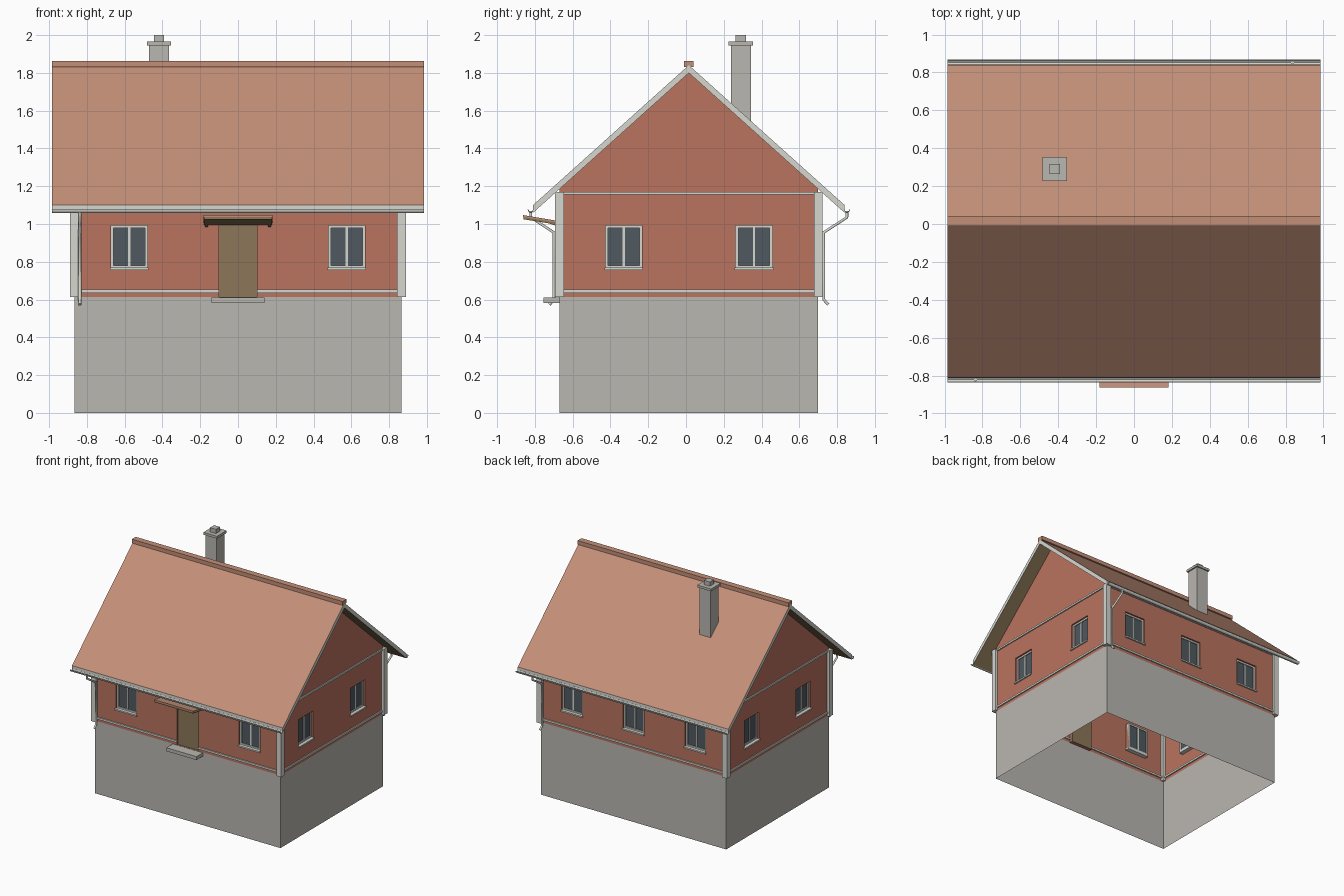
import bpy, bmesh, math
from mathutils import Matrix, Vector

if "Cube" in bpy.data.objects:
    bpy.data.objects.remove(bpy.data.objects["Cube"])

CY = 0.015                    # house centre in y
HX, HY = 0.866, 0.685         # wall half sizes
BASE, EAVE, APEX = 0.613, 1.185, 1.80


def material(name, r, g, b):
    lin = lambda c: ((c / 255 + 0.055) / 1.055) ** 2.4
    m = bpy.data.materials.new(name)
    m.diffuse_color = (lin(r), lin(g), lin(b), 1)
    m.use_nodes = True
    m.node_tree.nodes["Principled BSDF"].inputs["Base Color"].default_value = m.diffuse_color
    return m


BRICK = material("red_wall", 186, 115, 96)
TILE = material("roof_tile", 196, 144, 121)
STONE = material("grey_stone", 186, 183, 176)
TRIM = material("pale_trim", 214, 215, 208)
GLASS = material("dark_glass", 80, 89, 96)
WOOD = material("brown_wood", 140, 119, 88)


def finish(name, bm, mats, M=Matrix(), rule=None):
    bmesh.ops.transform(bm, matrix=M, verts=bm.verts)
    bm.normal_update()
    if rule:
        for f in bm.faces:
            f.material_index = rule(f.normal)
    me = bpy.data.meshes.new(name)
    bm.to_mesh(me)
    bm.free()
    for m in mats:
        me.materials.append(m)
    ob = bpy.data.objects.new(name, me)
    bpy.context.collection.objects.link(ob)
    return ob


def boxes(name, spans, mat, M=Matrix()):
    """Each span is x0, x1, y0, y1, z0, z1."""
    bm = bmesh.new()
    for x0, x1, y0, y1, z0, z1 in spans:
        T = Matrix.Translation(((x0 + x1) / 2, (y0 + y1) / 2, (z0 + z1) / 2))
        S = Matrix.Diagonal((x1 - x0, y1 - y0, z1 - z0, 1))
        bmesh.ops.create_cube(bm, size=1, matrix=T @ S)
    return finish(name, bm, [mat], M)


def prism(name, profile, x0, x1, mats, M=Matrix(), rule=None):
    """Extrude a (y, z) profile along x."""
    bm = bmesh.new()
    a = bm.faces.new([bm.verts.new((x0, y, z)) for y, z in profile])
    ext = bmesh.ops.extrude_face_region(bm, geom=[a], use_keep_orig=True)
    new = [v for v in ext["geom"] if isinstance(v, bmesh.types.BMVert)]
    bmesh.ops.translate(bm, verts=new, vec=(x1 - x0, 0, 0))
    bmesh.ops.recalc_face_normals(bm, faces=bm.faces)
    return finish(name, bm, mats, M, rule)


def wall(name, hw, d, holes, gable, M):
    """Sheet wall at local y = -d with openings and reveals."""
    bm = bmesh.new()
    face = lambda pts: bm.faces.new([bm.verts.new(p) for p in pts])
    xs = sorted({-hw, hw} | {v for h in holes for v in h[:2]})
    zs = sorted({BASE, EAVE} | {v for h in holes for v in h[2:]})
    for x0, x1 in zip(xs, xs[1:]):
        for z0, z1 in zip(zs, zs[1:]):
            mx, mz = (x0 + x1) / 2, (z0 + z1) / 2
            if not any(a < mx < b and c < mz < e for a, b, c, e in holes):
                face([(x0, -d, z0), (x1, -d, z0), (x1, -d, z1), (x0, -d, z1)])
    for a, b, c, e in holes:
        ring = [(a, c), (b, c), (b, e), (a, e)]
        for (p, q), (r, s) in zip(ring, ring[1:] + ring[:1]):
            face([(p, -d, q), (p, -d + RECESS, q), (r, -d + RECESS, s), (r, -d, s)])
    if gable:
        face([(-hw, -d, EAVE), (hw, -d, EAVE), (0, -d, APEX)])
    bmesh.ops.remove_doubles(bm, verts=bm.verts, dist=1e-5)
    finish(name, bm, [BRICK], M)


def window(name, x, d, M):
    y0, y1 = -d + 0.014, -d + RECESS + 0.006
    l, r, b, t, w = x - 0.097, x + 0.097, Z0, Z1, 0.014
    boxes(name + "_frame", [(l, l + w, y0, y1, b, t), (r - w, r, y0, y1, b, t),
                            (l + w, r - w, y0, y1, b, b + w), (l + w, r - w, y0, y1, t - w, t),
                            (x - 0.006, x + 0.006, y0 + 0.004, y1, b + w, t - w)], TRIM, M)
    boxes(name + "_glass", [(l + w, r - w, y0 + 0.008, y0 + 0.016, b + w, t - w)], GLASS, M)
    boxes(name + "_sill", [(l - 0.005, r + 0.005, -d - 0.012, y1, b - 0.01, b + 0.002)], TRIM, M)


# Four sides: walls, windows, trim rails
RECESS, Z0, Z1 = 0.03, 0.767, 0.993
DOOR = (-0.1, 0.1, BASE, 0.995)
sides = [("front", HX, HY, 0, (-0.576, 0.576)), ("right", HY, HX, 90, (-0.345, 0.345)),
         ("back", HX, HY, 180, (-0.576, 0, 0.576)), ("left", HY, HX, 270, (-0.345, 0.345))]
origin = Matrix.Translation((0, CY, 0))
for side, hw, d, ang, wins in sides:
    M = origin @ Matrix.Rotation(math.radians(ang), 4, "Z")
    holes = [(x - 0.097, x + 0.097, Z0, Z1) for x in wins]
    if side == "front":
        holes.append(DOOR)
    wall(side + "_wall", hw, d, holes, side in ("right", "left"), M)
    for i, x in enumerate(wins):
        window(f"{side}_window_{i + 1}", x, d, M)
    gaps = [(-hw, -0.1), (0.1, hw)] if side == "front" else [(-hw, hw)]
    boxes(side + "_rails", [(a, b, -d - 0.01, -d + 0.01, 0.636, 0.652) for a, b in gaps]
          + [(-hw, hw, -d - 0.01, -d + 0.01, 1.155, 1.17)], TRIM, M)

# Foundation: open ring of four sheets
bm = bmesh.new()
bmesh.ops.create_cube(bm, size=1, matrix=Matrix.Translation((0, 0, BASE / 2))
                      @ Matrix.Diagonal((2 * HX, 2 * HY, BASE, 1)))
bm.normal_update()
bmesh.ops.delete(bm, geom=[f for f in bm.faces if abs(f.normal.z) > 0.5], context="FACES_ONLY")
finish("foundation", bm, [STONE], origin)

# Corner posts
p = 0.023
boxes("corner_posts", [(sx * HX - p, sx * HX + p, sy * HY - p, sy * HY + p, BASE, EAVE - 0.015)
                       for sx in (-1, 1) for sy in (-1, 1)], TRIM, origin)

# Door, doorstep
boxes("door", [(-0.1, 0.1, -HY + 0.012, -HY + 0.03, BASE, 0.995)], WOOD, origin)
boxes("doorstep", [(-0.141, 0.141, -HY - 0.085, -HY, 0.582, 0.611)], STONE, origin)

# Roof slab: tile above, wood below, pale edges
R = 0.825
roof_rule = lambda n: 0 if n.z > 0.3 else 1 if n.z < -0.3 else 2
prism("roof", [(0, 1.841), (R, 1.10), (R, 1.059), (0, APEX), (-R, 1.059), (-R, 1.10)],
      -0.985, 0.985, [TILE, WOOD, TRIM], origin, roof_rule)
boxes("ridge_cap", [(-0.985, 0.985, -0.026, 0.026, 1.83, 1.863)], TILE, origin)

# Chimney
cx, cy = -0.418, 0.29
boxes("chimney", [(cx - h, cx + h, cy - h, cy + h, a, b) for h, a, b in
                  ((0.053, 1.53, 1.945), (0.064, 1.945, 1.965), (0.027, 1.965, 2.0))], STONE)

# Gutters and downpipes, front left and back right
for side, ang in (("front", 0), ("back", 180)):
    M = origin @ Matrix.Rotation(math.radians(ang), 4, "Z")
    gy, gz = -R - 0.012, 1.076
    arc = [math.pi * (1 + i / 6) for i in range(7)]
    prof = [(gy + 0.016 * math.cos(a), gz + 0.018 * math.sin(a)) for a in arc]
    prof += [(gy + 0.011 * math.cos(a), gz + 0.013 * math.sin(a)) for a in reversed(arc)]
    prism(side + "_gutter", prof, -0.985, 0.985, [TRIM], M)
    cu = bpy.data.curves.new(side + "_downpipe", "CURVE")
    cu.dimensions = "3D"
    cu.bevel_depth, cu.bevel_resolution, cu.use_fill_caps = 0.009, 1, True
    path = [(gy, 1.07), (gy, 1.035), (-0.714, 0.955), (-0.714, 0.60), (-0.738, 0.573)]
    sp = cu.splines.new("POLY")
    sp.points.add(len(path) - 1)
    for pt, (y, z) in zip(sp.points, path):
        pt.co = (-0.837, y, z, 1)
    cu.materials.append(TRIM)
    ob = bpy.data.objects.new(side + "_downpipe", cu)
    ob.matrix_world = M
    bpy.context.collection.objects.link(ob)

# Door canopy: tile layer on a wooden board, two struts
ya, yb = -0.862, -0.67
prism("canopy_tiles", [(ya, 1.047), (yb, 1.015), (yb, 1.006), (ya, 1.037)], -0.183, 0.183, [TILE])
prism("canopy_board", [(ya + 0.003, 1.037), (yb, 1.006), (yb, 0.994), (ya + 0.003, 1.025)],
      -0.18, 0.18, [WOOD])
for name, x in (("left_strut", -0.168), ("right_strut", 0.168)):
    prism(name, [(-0.80, 1.027), (-0.78, 1.027), (-0.67, 1.0), (-0.67, 0.985)],
          x - 0.008, x + 0.008, [WOOD])
